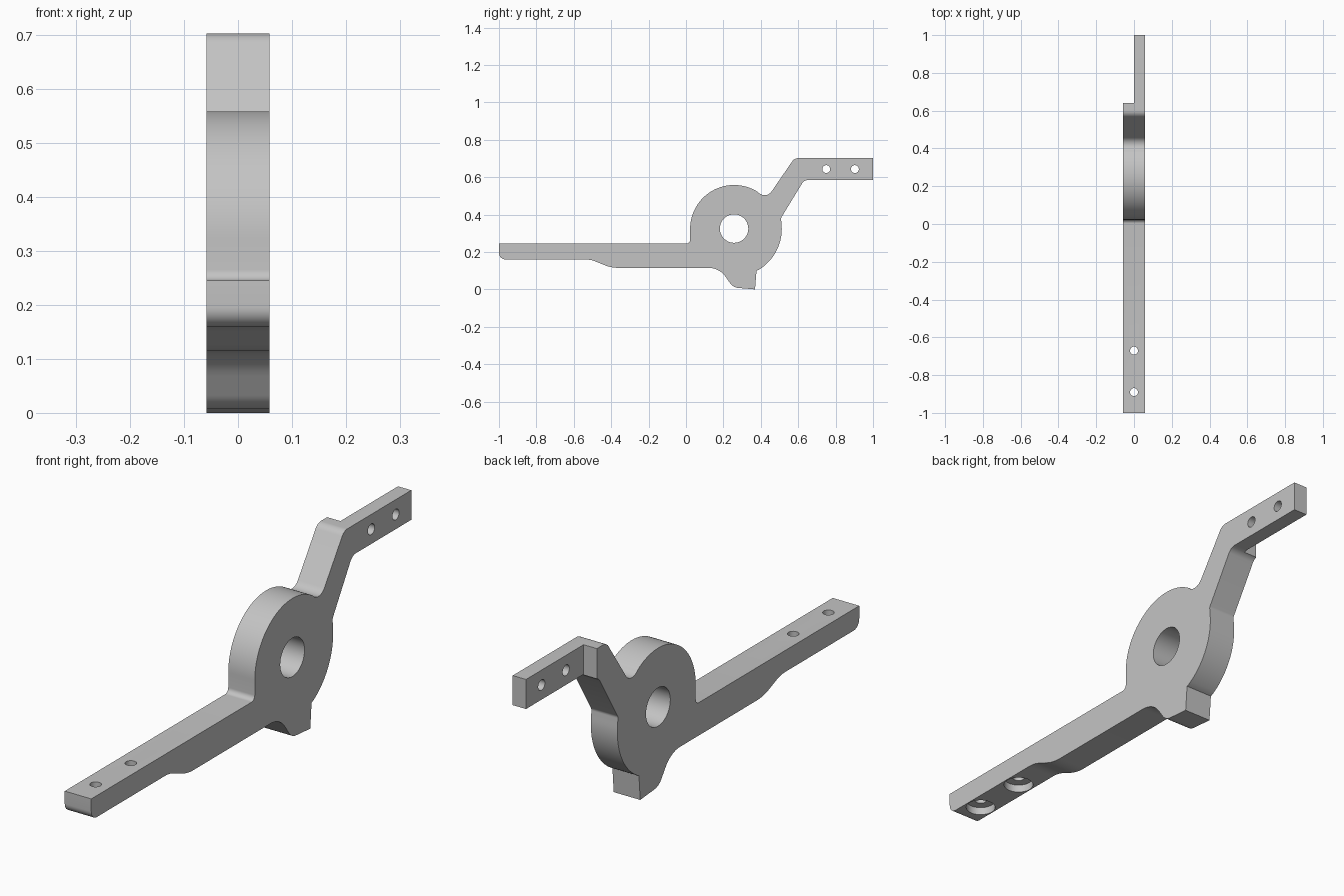
import bpy
import bmesh
from math import radians, cos, sin, pi, tan
from mathutils import Vector, Matrix

if "Cube" in bpy.data.objects:
    bpy.data.objects.remove(bpy.data.objects["Cube"])

HALF = 0.058                    # half thickness of the lever
HUB = Vector((0.257, 0.323))    # pivot centre in (y, z)

steel = bpy.data.materials.new("plain grey")
steel.use_nodes = True
grey = (0.55, 0.55, 0.55, 1)
steel.diffuse_color = grey
steel.node_tree.nodes["Principled BSDF"].inputs["Base Color"].default_value = grey


def arc(radius, start, end, steps):
    """Points round the hub, angles in degrees."""
    angles = [radians(start + (end - start) * i / steps) for i in range(steps + 1)]
    return [(HUB.x + radius * cos(a), HUB.y + radius * sin(a), 0) for a in angles]


def rounded(corners, steps=8):
    """Outline from (y, z, fillet radius) corners."""
    out = []
    for i, (y, z, r) in enumerate(corners):
        p = Vector((y, z))
        if r == 0:
            out.append(p)
            continue
        a = (Vector(corners[i - 1][:2]) - p).normalized()
        b = (Vector(corners[(i + 1) % len(corners)][:2]) - p).normalized()
        half = a.angle(b) / 2
        centre = p + (a + b).normalized() * (r / sin(half))
        first = p + a * (r / tan(half)) - centre
        last = p + b * (r / tan(half)) - centre
        turn = first.angle_signed(last)
        for k in range(steps + 1):
            out.append(centre + Matrix.Rotation(-turn * k / steps, 2) @ first)
    return out


def finish(name, bm):
    bmesh.ops.recalc_face_normals(bm, faces=bm.faces)
    mesh = bpy.data.meshes.new(name)
    bm.to_mesh(mesh)
    bm.free()
    obj = bpy.data.objects.new(name, mesh)
    bpy.context.collection.objects.link(obj)
    mesh.materials.append(steel)
    return obj


def drill(name, centre, radius, depth, axis, sides=40):
    bm = bmesh.new()
    spin = Matrix.Rotation(pi / 2, 4, "Y") if axis == "X" else Matrix()
    bmesh.ops.create_cone(bm, cap_ends=True, segments=sides, radius1=radius,
                          radius2=radius, depth=depth,
                          matrix=Matrix.Translation(centre) @ spin)
    return finish(name, bm)


# Side outline: handle, hub, upper arm, hub back, foot, stepped underside
corners = [(-1, 0.245, 0), (0.022, 0.245, 0.02)]
corners += arc(0.235, 180, 57, 40)
corners += [(0.425, 0.476, 0.045), (0.58, 0.702, 0.04), (1, 0.702, 0),
            (1, 0.585, 0), (0.632, 0.585, 0.04), (0.508, 0.382, 0.02)]
corners += arc(0.255, 6, -59, 22)
corners += [(0.377, 0.1, 0), (0.369, 0, 0), (0.252, 0.01, 0.06),
            (0.178, 0.115, 0.11), (-0.4, 0.115, 0.2), (-0.51, 0.16, 0.15),
            (-1, 0.16, 0.035)]

bm = bmesh.new()
face = bm.faces.new([bm.verts.new((-HALF, p.x, p.y)) for p in rounded(corners)])
side = bmesh.ops.extrude_face_region(bm, geom=[face])
bmesh.ops.translate(bm, vec=(2 * HALF, 0, 0),
                    verts=[v for v in side["geom"] if isinstance(v, bmesh.types.BMVert)])
bmesh.ops.remove_doubles(bm, verts=bm.verts, dist=0.0005)
lever = finish("pivot_lever", bm)

# Cutters: pivot bore, tab holes, countersunk handle holes, half-thickness tab
cutters = [drill("pivot_bore", (0, HUB.x, 0.325), 0.076, 0.4, "X", 64)]
for y in (0.75, 0.903):
    cutters.append(drill("tab_hole", (0, y, 0.643), 0.021, 0.4, "X"))
for y in (-0.89, -0.67):
    cutters.append(drill("handle_hole", (0, y, 0.2), 0.021, 0.3, "Z"))
    cutters.append(drill("counterbore", (0, y, 0.14), 0.054, 0.1, "Z", 48))
bm = bmesh.new()
bmesh.ops.create_cube(bm, size=1, matrix=Matrix.Translation((-0.1, 0.89, 0.65))
                      @ Matrix.Diagonal((0.2, 0.5, 0.5, 1)))
cutters.append(finish("tab_relief", bm))

bpy.ops.object.select_all(action="DESELECT")
bpy.context.view_layer.objects.active = lever
lever.select_set(True)
for cutter in cutters:
    cutter.hide_render = True
    cut = lever.modifiers.new(cutter.name, "BOOLEAN")
    cut.operation = "DIFFERENCE"
    cut.solver = "EXACT"
    cut.object = cutter
    bpy.ops.object.modifier_apply(modifier=cut.name)
    bpy.data.objects.remove(cutter)

bpy.ops.object.shade_smooth_by_angle(angle=radians(30))
